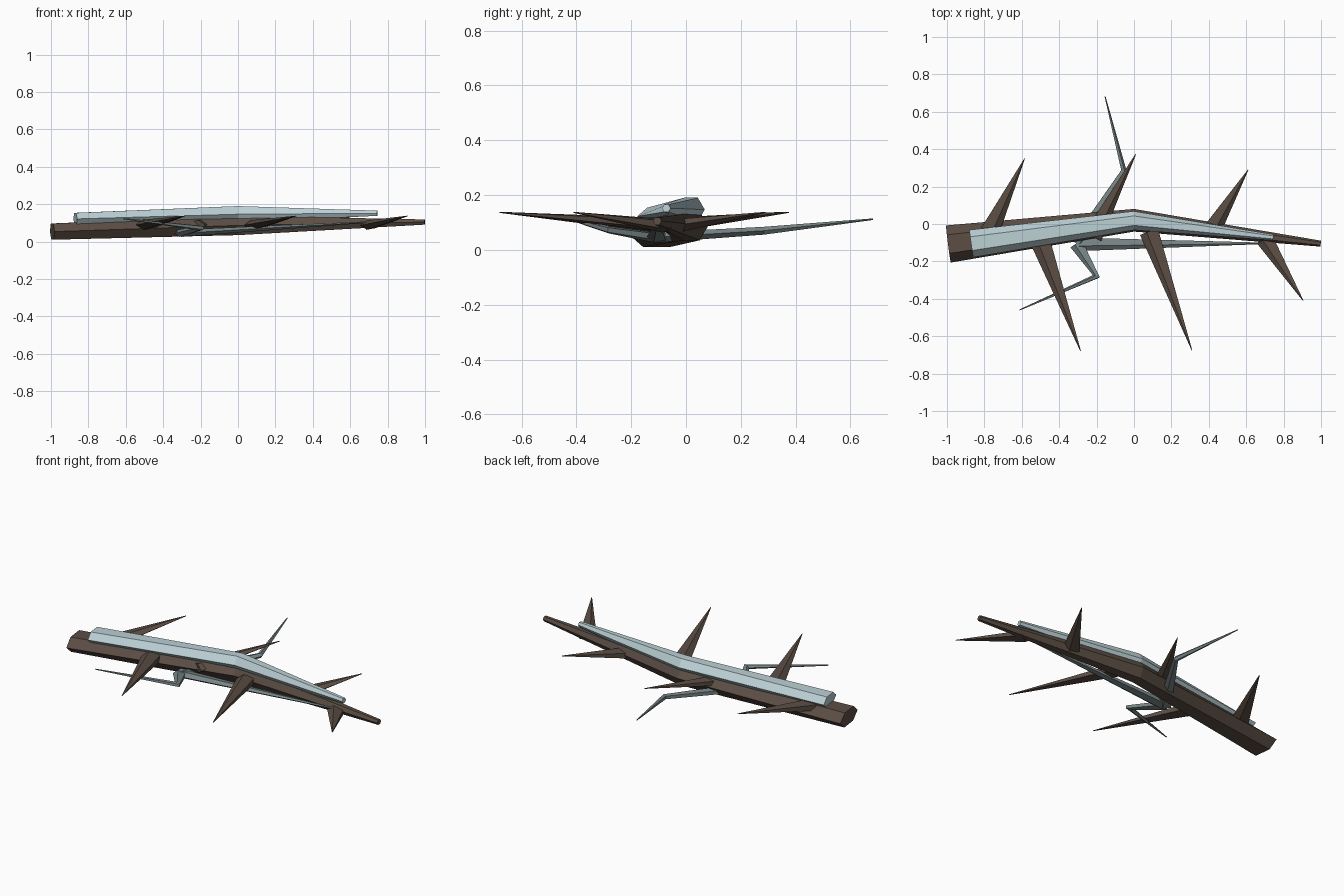
import bpy
import bmesh
from math import cos, sin, tau
from mathutils import Vector

cube = bpy.data.objects.get("Cube")
if cube:
    bpy.data.objects.remove(cube)


def material(name, rgb):
    mat = bpy.data.materials.new(name)
    mat.use_nodes = True
    mat.diffuse_color = (*rgb, 1)
    mat.node_tree.nodes["Principled BSDF"].inputs["Base Color"].default_value = (*rgb, 1)
    return mat


bark = material("dark bark", (0.105, 0.075, 0.058))
snow = material("pale frost", (0.50, 0.63, 0.66))
twig = material("grey twig", (0.19, 0.235, 0.24))


def limb(name, points, radii, mat, sides=6):
    """Tapered flat-sided tube along a bent path, mitred at the joints."""
    pts = [Vector(p) for p in points]
    bm = bmesh.new()
    rings = []
    for i, (p, r) in enumerate(zip(pts, radii)):
        before = (p - pts[i - 1]).normalized() if i else Vector()
        after = (pts[i + 1] - p).normalized() if i < len(pts) - 1 else Vector()
        along = (before + after).normalized()
        side = along.cross(Vector((0, 0, 1))).normalized()
        up = side.cross(along)
        # widen a sharp elbow so the limb keeps its thickness
        miter = 1 / max(along.dot(before or after), 0.5)
        rings.append([bm.verts.new(p + r * (side * cos(tau * k / sides) * miter
                                            + up * sin(tau * k / sides)))
                      for k in range(sides)])
    for a, b in zip(rings, rings[1:]):
        for k in range(sides):
            n = (k + 1) % sides
            bm.faces.new((a[k], a[n], b[n], b[k]))
    bm.faces.new(rings[0])
    bm.faces.new(rings[-1])
    bmesh.ops.recalc_face_normals(bm, faces=bm.faces)
    mesh = bpy.data.meshes.new(name)
    bm.to_mesh(mesh)
    bm.free()
    mesh.materials.append(mat)
    obj = bpy.data.objects.new(name, mesh)
    bpy.context.collection.objects.link(obj)
    return obj


# Fallen trunk and the frost layer resting on it
limb("trunk", [(-0.993, -0.107, 0.054), (0, 0.02, 0.087), (0.998, -0.105, 0.105)],
     [0.05, 0.06, 0.016], bark)
limb("frost_layer", [(-0.87, -0.105, 0.122), (0, 0.018, 0.147), (0.745, -0.072, 0.152)],
     [0.037, 0.05, 0.016], snow)

# Broken side branches: base, tip, base radius
spikes = [
    ((-0.79, -0.07), (-0.585, 0.35), 0.03),
    ((-0.50, -0.08), (-0.285, -0.68), 0.03),
    ((-0.225, -0.065), (0.01, 0.375), 0.028),
    ((0.085, -0.04), (0.31, -0.675), 0.028),
    ((0.42, -0.02), (0.61, 0.29), 0.026),
    ((0.70, -0.075), (0.905, -0.41), 0.026),
]
for i, (base, tip, r) in enumerate(spikes):
    limb(f"side_branch_{i + 1}", [(*base, 0.088), (*tip, 0.137)],
         [r, 0.002], bark, sides=5)

# Thin grey twigs spreading from one point under the trunk
root = (-0.305, -0.105, 0.045)
limb("long_twig", [root, (0.70, -0.103, 0.105)], [0.02, 0.004], twig, sides=5)
limb("front_twig", [root, (-0.2, -0.28, 0.073), (-0.612, -0.46, 0.123)],
     [0.02, 0.014, 0.003], twig, sides=5)
limb("back_twig", [root, (-0.055, 0.285, 0.07), (-0.155, 0.682, 0.112)],
     [0.02, 0.015, 0.003], twig, sides=5)
